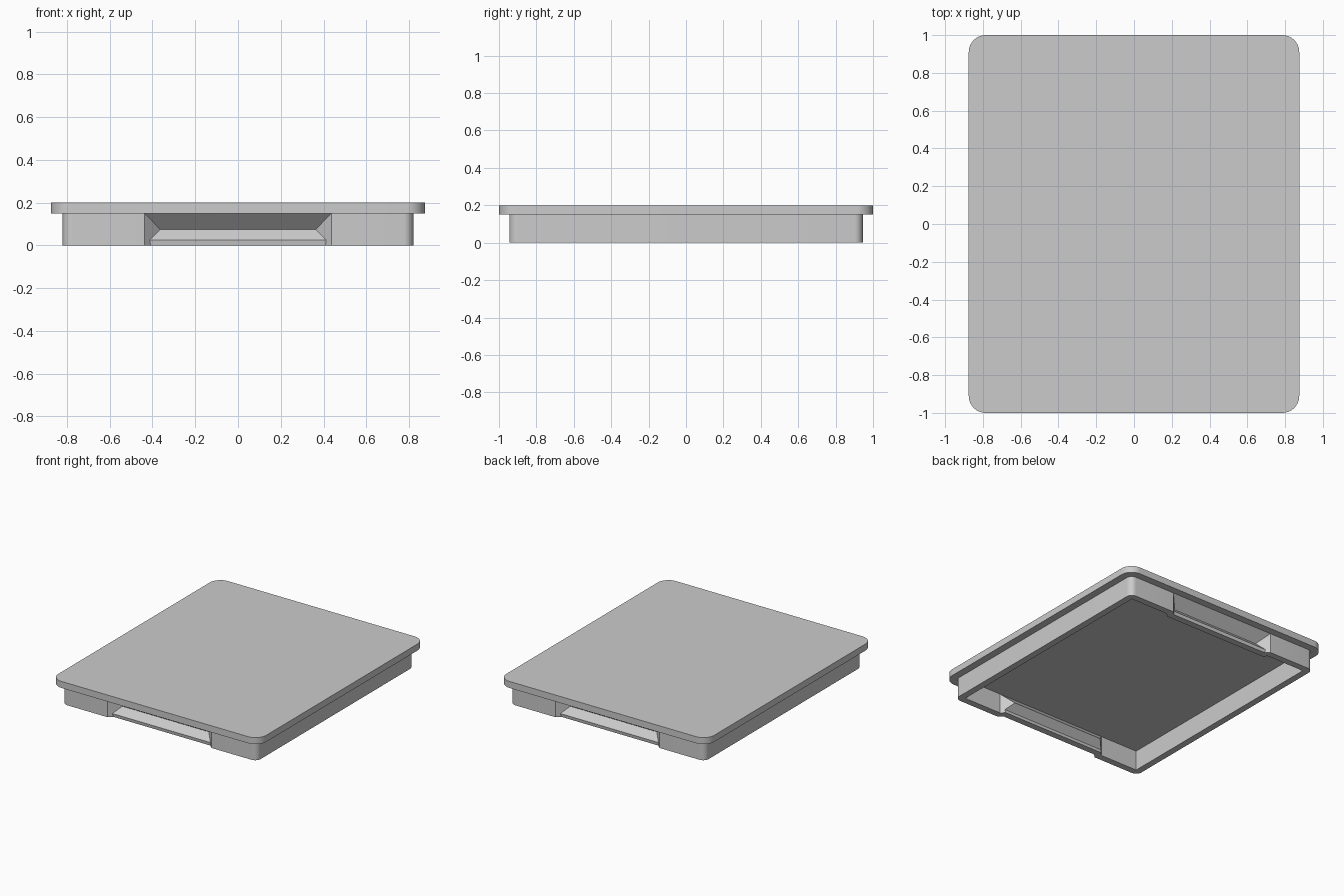
import bpy, bmesh, math

if "Cube" in bpy.data.objects:
    bpy.data.objects.remove(bpy.data.objects["Cube"])

Z_TOP, Z_PLATE = 0.2, 0.15
# grip pocket cross-section: (height, depth); the ends taper at 45 degrees
GRIP = [(0.0, 0.028), (0.025, 0.024), (0.075, 0.073), (Z_PLATE, 0.0)]


def half_outline(hx, hy, r, segs, grip=None):
    """Right corners and back edge of a rounded rectangle, counter-clockwise."""
    pts = []
    for quarter, sx in ((0, 1), (1, -1)):
        if quarter == 1 and grip:
            w, d = grip
            pts += [(w, hy), (w - d, hy - d), (d - w, hy - d), (-w, hy)]
        for i in range(segs + 1):
            a = math.pi / 2 * (quarter + i / segs)
            pts.append((sx * (hx - r) + r * math.cos(a), hy - r + r * math.sin(a)))
    return pts


def ring(bm, z, *args):
    half = half_outline(*args)
    full = half + [(-x, -y) for x, y in half]
    return [bm.verts.new((x, y, z)) for x, y in full]


def bridge(bm, a, b):
    n = len(a)
    for i in range(n):
        j = (i + 1) % n
        bm.faces.new((a[i], a[j], b[j], b[i]))


def finish(bm, name):
    bmesh.ops.remove_doubles(bm, verts=bm.verts, dist=1e-5)
    bmesh.ops.recalc_face_normals(bm, faces=bm.faces)
    mesh = bpy.data.meshes.new(name)
    bm.to_mesh(mesh)
    bm.free()
    ob = bpy.data.objects.new(name, mesh)
    bpy.context.collection.objects.link(ob)
    bpy.ops.object.select_all(action='DESELECT')
    ob.select_set(True)
    bpy.context.view_layer.objects.active = ob
    bpy.ops.object.shade_smooth_by_angle(angle=math.radians(25))


# flat top plate with rounded corners
bm = bmesh.new()
low, high = [ring(bm, z, 0.875, 1.0, 0.09, 10) for z in (Z_PLATE, Z_TOP)]
bridge(bm, low, high)
bm.faces.new(high)
bm.faces.new(low[::-1])
finish(bm, "top_plate")

# hollow skirt: outer and inner walls share the folded grip pockets front and back
bm = bmesh.new()
outer = [ring(bm, z, 0.82, 0.945, 0.045, 8, (0.437, d)) for z, d in GRIP]
inner = [ring(bm, z, 0.77, 0.895, 0.0, 8, (0.457, d)) for z, d in GRIP]
for wall in (outer, inner):
    for a, b in zip(wall, wall[1:]):
        bridge(bm, a, b)
bridge(bm, inner[0], outer[0])
bridge(bm, inner[-1], outer[-1])
finish(bm, "skirt")
